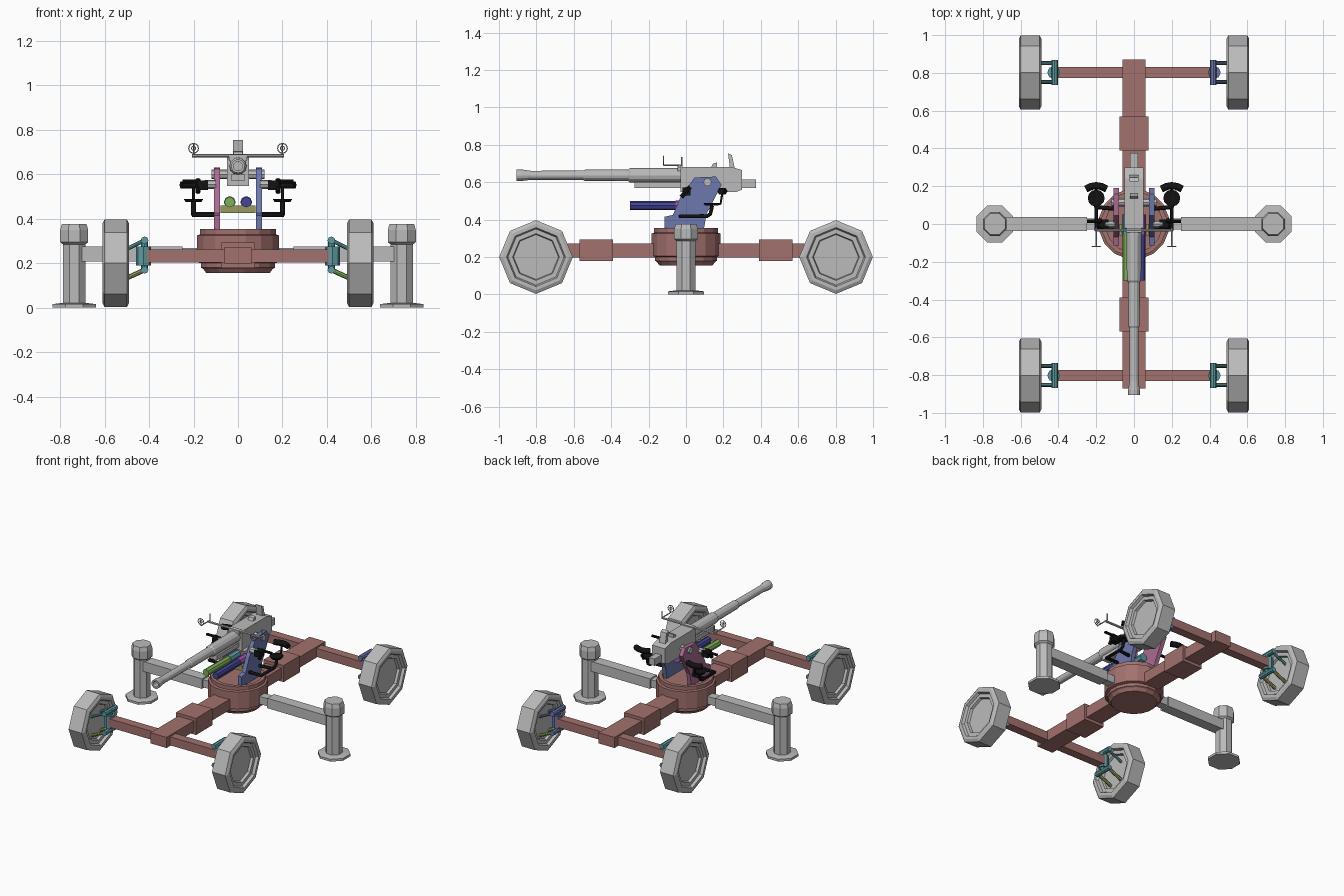
import bpy
import bmesh
import math
from mathutils import Vector, Matrix

cube = bpy.data.objects.get("Cube")
if cube:
    bpy.data.objects.remove(cube, do_unlink=True)


def make_mat(name, *rgb):
    m = bpy.data.materials.new(name)
    m.use_nodes = True
    m.diffuse_color = (*rgb, 1)
    m.node_tree.nodes["Principled BSDF"].inputs["Base Color"].default_value = (*rgb, 1)
    return m


RED = make_mat("dusty_red", .36, .165, .155)
GREY = make_mat("plain_grey", .5, .5, .5)
BLACK = make_mat("near_black", .006, .006, .006)
SLATE = make_mat("slate_blue", .15, .19, .42)
MAUVE = make_mat("mauve", .40, .15, .29)
TEAL = make_mat("teal", .11, .33, .36)
OLIVE = make_mat("olive", .31, .32, .11)
GREEN = make_mat("leaf_green", .21, .43, .10)
INDIGO = make_mat("indigo", .06, .06, .32)
VIOLET = make_mat("violet", .36, .10, .42)


def finish(name, bm, mat, loc=(0, 0, 0)):
    bmesh.ops.recalc_face_normals(bm, faces=bm.faces)
    me = bpy.data.meshes.new(name)
    bm.to_mesh(me)
    bm.free()
    me.materials.append(mat)
    ob = bpy.data.objects.new(name, me)
    ob.location = loc
    bpy.context.collection.objects.link(ob)
    return ob


def box(name, mat, x, y, z):
    """Box from three (low, high) ranges."""
    bm = bmesh.new()
    bmesh.ops.create_cube(bm, size=1)
    for v in bm.verts:
        v.co = [(lo + hi) / 2 + c * (hi - lo) for c, (lo, hi) in zip(v.co, (x, y, z))]
    return finish(name, bm, mat)


def lathe(name, mat, profile, loc, axis="Z", n=8, phase=0.0):
    """Turn (radius, height) points round an axis."""
    bm = bmesh.new()
    rings = []
    for r, h in profile:
        if r == 0:
            rings.append([bm.verts.new((0, 0, h))] * n)
        else:
            rings.append([bm.verts.new((r * math.cos(a), r * math.sin(a), h))
                          for a in (phase + math.tau * i / n for i in range(n))])
    for a, b in zip(rings, rings[1:]):
        for i in range(n):
            j = (i + 1) % n
            bm.faces.new(dict.fromkeys((a[i], a[j], b[j], b[i])))
    turn = {"X": Vector((1, 0, 0)), "Y": Vector((0, 1, 0)), "Z": Vector((0, 0, 1))}[axis]
    bm.transform(turn.to_track_quat("Z", "Y").to_matrix().to_4x4())
    return finish(name, bm, mat, loc)


def rod(name, mat, a, b, r, n=8):
    a, b = Vector(a), Vector(b)
    bm = bmesh.new()
    turn = (b - a).to_track_quat("Z", "Y").to_matrix().to_4x4()
    bmesh.ops.create_cone(bm, cap_ends=True, segments=n, radius1=r, radius2=r,
                          depth=(b - a).length, matrix=Matrix.Translation((a + b) / 2) @ turn)
    return finish(name, bm, mat)


def prism(name, mat, outline, x0, x1):
    """Side outline of (y, z) points, extruded across x."""
    bm = bmesh.new()
    face = bm.faces.new([bm.verts.new((x0, y, z)) for y, z in outline])
    new = bmesh.ops.extrude_face_region(bm, geom=[face])["geom"]
    bmesh.ops.translate(bm, vec=(x1 - x0, 0, 0),
                        verts=[v for v in new if isinstance(v, bmesh.types.BMVert)])
    return finish(name, bm, mat)


def tube(name, mat, points, r, closed=False):
    cu = bpy.data.curves.new(name, "CURVE")
    cu.dimensions = "3D"
    cu.bevel_depth, cu.bevel_resolution, cu.use_fill_caps = r, 1, True
    sp = cu.splines.new("POLY")
    sp.points.add(len(points) - 1)
    for p, co in zip(sp.points, points):
        p.co = (*co, 1)
    sp.use_cyclic_u = closed
    cu.materials.append(mat)
    ob = bpy.data.objects.new(name, cu)
    bpy.context.collection.objects.link(ob)


# Turntable and chassis
lathe("turntable", RED, [(0, .155), (.145, .155), (.16, .175), (.17, .18), (.17, .2), (.188, .205),
                         (.188, .325), (.175, .33), (.175, .355), (.15, .355), (.15, .345), (0, .345)],
      (0, 0, 0), n=16, phase=math.pi / 16)
for end, s in (("front", -1), ("rear", 1)):
    span = lambda a, b: tuple(sorted((s * a, s * b)))
    box(end + "_beam", RED, (-.061, .061), span(.15, .87), (.198, .272))
    box(end + "_beam_sleeve", RED, (-.077, .077), span(.39, .57), (.178, .293))
    box(end + "_axle", RED, (-.41, .41), span(.772, .832), (.203, .262))

# Wheels with their suspension knuckles
half = [(0, .025), (.12, .025), (.125, .042), (.15, .042), (.158, .06), (.178, .06), (.197, .05)]
wheel_profile = half + [(r, -h) for r, h in reversed(half)]
for side, sx in (("left", 1), ("right", -1)):
    for end, sy in (("front", -1), ("rear", 1)):
        tag = f"{end}_{side}_"
        y = .802 * sy
        upper = SLATE if (sx, sy) == (1, 1) else TEAL
        lower = GREEN if sx > 0 else OLIVE
        lathe(tag + "wheel", GREY, wheel_profile, (.55 * sx, y, .2), "X")
        rod(tag + "knuckle", upper, (.425 * sx, y, .19), (.425 * sx, y, .275), .034)
        rod(tag + "kingpin", upper, (.42 * sx, y, .165), (.42 * sx, y, .31), .016)
        for z, mat, part in ((.303, upper, "upper"), (.17, upper, "lower")):
            rod(tag + part + "_pivot", mat, (.42 * sx, y - .065, z), (.42 * sx, y + .065, z), .017)
        for dy in (-.05, .05):
            rod(tag + "upper_arm", upper, (.42 * sx, y + dy, .303), (.53 * sx, y + dy, .25), .009)
            rod(tag + "lower_arm", lower, (.42 * sx, y + dy, .17), (.53 * sx, y + dy, .12), .011)

# Outriggers
for side, sx in (("left", 1), ("right", -1)):
    lathe(side + "_outrigger_leg", GREY,
          [(0, 0), (.105, 0), (.105, .016), (.055, .022), (.055, .285), (.068, .295),
           (.068, .35), (.06, .377), (0, .377)], (.737 * sx, 0, 0), phase=math.pi / 8)
    box(side + "_outrigger_arm", GREY, sorted((.25 * sx, .72 * sx)), (-.037, .037), (.207, .276))
    box(side + "_outrigger_hinge", GREY, sorted((.17 * sx, .25 * sx)), (-.028, .028), (.215, .268))

# Mount cheeks and trunnion
cheek = [(-.115, .345), (-.115, .415), (-.07, .425), (-.03, .52), (.045, .625),
         (.16, .63), (.19, .585), (.11, .43), (.095, .345)]
prism("left_cheek", SLATE, cheek, .08, .108)
prism("right_cheek", MAUVE, cheek, -.108, -.08)
rod("trunnion", GREY, (-.12, .115, .6), (.12, .115, .6), .022)

# Recoil cylinders and their bracket
box("cylinder_bracket", OLIVE, (-.078, .078), (-.06, .0), (.425, .46))
for x, mat, back in ((-.037, GREEN, TEAL), (.037, INDIGO, VIOLET)):
    rod("recoil_cylinder", mat, (x, -.30, .475), (x, -.055, .475), .024)
    rod("recoil_cylinder_rear", back, (x, -.055, .475), (x, .05, .475), .027)

# Gun barrel and receiver
lathe("barrel", GREY, [(0, -.80), (.02, -.80), (.02, -.905), (.031, -.905), (.031, -.88), (.024, -.83),
                       (.025, -.55), (.03, -.54), (.031, -.31), (.038, -.30), (.04, -.02), (0, -.02)],
      (0, 0, .637), "Y", n=12)
box("barrel_cradle", GREY, (-.03, .03), (-.275, .0), (.57, .602))
prism("receiver", GREY, [(-.03, .67), (-.02, .682), (.24, .682), (.30, .665), (.30, .56),
                         (.27, .548), (-.03, .548)], -.05, .05)
box("receiver_tail", GREY, (-.022, .022), (.29, .375), (.568, .615))
prism("loading_guide", GREY, [(.235, .67), (.225, .755), (.245, .745), (.262, .67)], -.023, .023)
prism("cover_latch", GREY, [(.13, .67), (.145, .70), (.165, .705), (.165, .67)], -.02, .02)

# Sights on a cross bar
rod("sight_bar", GREY, (-.207, -.033, .684), (.207, -.033, .684), .008, 6)
box("sight_bar_mount", GREY, (-.04, .04), (-.045, -.02), (.66, .69))
for side, sx in (("left", 1), ("right", -1)):
    x = .2 * sx
    rod(side + "_sight_rod", GREY, (x, -.12, .69), (x, -.02, .69), .004, 6)
    rod(side + "_rear_sight", GREY, (x, -.022, .69), (x, -.022, .735), .004, 6)
    for r in (.022, .009):
        tube(side + "_ring_sight", GREY,
             [(x + r * math.cos(a), -.12, .717 + r * math.sin(a))
              for a in (math.tau * i / 12 for i in range(12))], .0028, True)
    rod(side + "_sight_spoke", GREY, (x, -.12, .69), (x, -.12, .738), .002, 4)

# Crew seats, cranks and footrests
for side, sx in (("left", 1), ("right", -1)):
    x = .2 * sx
    tube(side + "_seat_arm", BLACK,
         [(.1 * sx, -.03, .417), (x, -.03, .417), (x, .11, .417), (x, .13, .43), (x, .14, .475)], .011)
    tube(side + "_seat_brace", BLACK, [(.1 * sx, .08, .42), (x, .09, .42)], .011)
    lathe(side + "_seat", BLACK, [(0, .475), (.035, .475), (.045, .49), (0, .485)], (x, .137, 0), n=12)
    tube(side + "_backrest_post", BLACK, [(x, .16, .48), (x, .185, .485), (x, .197, .56)], .007)
    tube(side + "_backrest", BLACK,
         [(x + d * .055, .203 - .018 * d * d, .552) for d in (-1, -.5, 0, .5, 1)], .019)
    rod(side + "_crank_shaft", GREY, (.1 * sx, 0, .555), (.15 * sx, 0, .555), .02)
    box(side + "_crank_box", BLACK, sorted((.135 * sx, .185 * sx)), (-.02, .025), (.53, .572))
    rod(side + "_crank", BLACK, (.18 * sx, -.025, .52), (.18 * sx, .022, .575), .012)
    rod(side + "_crank_handle", BLACK, (.18 * sx, .015, .567), (.25 * sx, .015, .567), .009)
